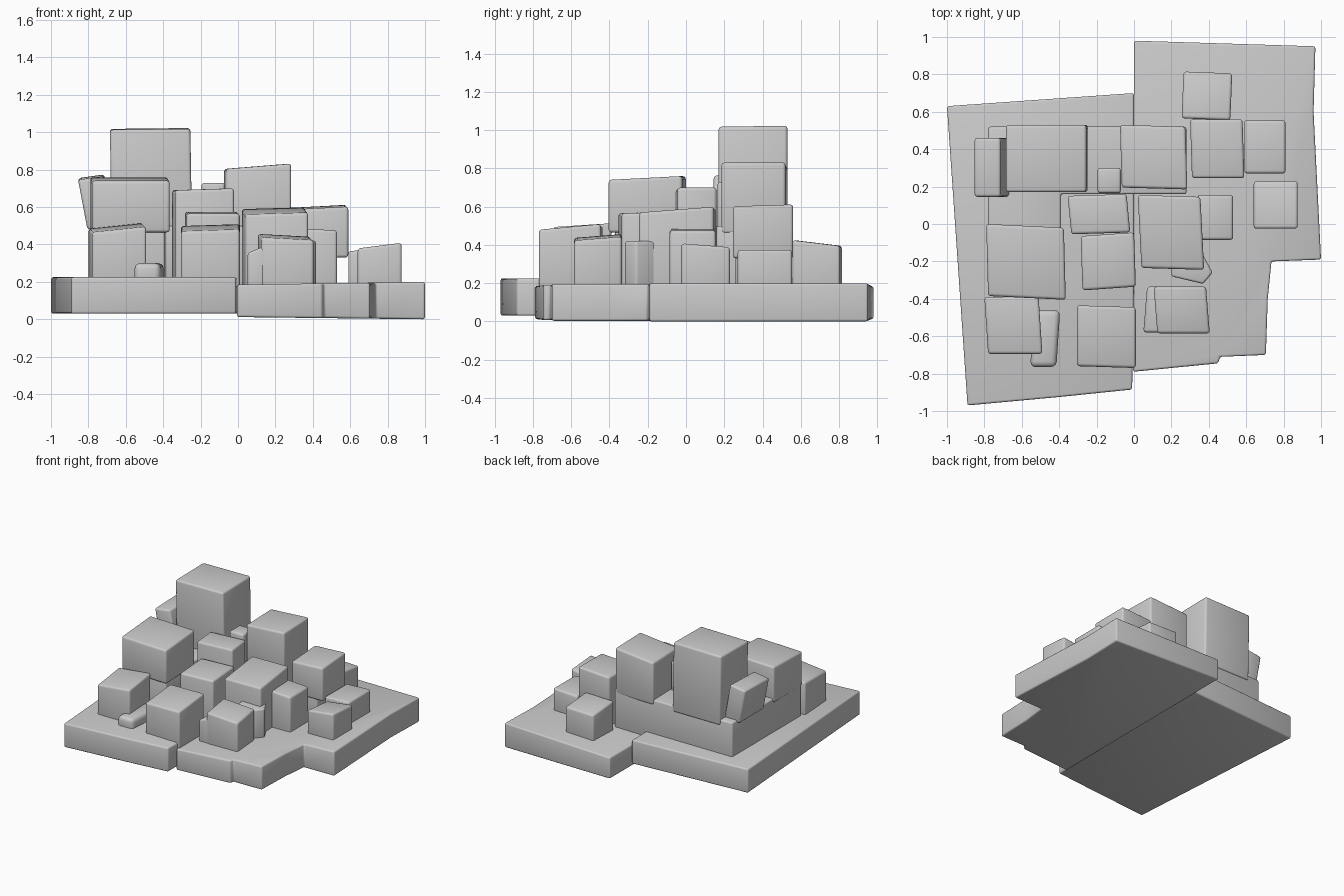
import bpy, bmesh

if "Cube" in bpy.data.objects:
    bpy.data.objects.remove(bpy.data.objects["Cube"])


def finish(name, bm, bevel):
    """Turn a bmesh into an object with softened edges."""
    bmesh.ops.recalc_face_normals(bm, faces=bm.faces[:])
    mesh = bpy.data.meshes.new(name)
    bm.to_mesh(mesh)
    bm.free()
    ob = bpy.data.objects.new(name, mesh)
    bpy.context.collection.objects.link(ob)
    mod = ob.modifiers.new("soft_edges", 'BEVEL')
    mod.width, mod.segments = bevel, 3
    bpy.ops.object.select_all(action='DESELECT')
    ob.select_set(True)
    bpy.context.view_layer.objects.active = ob
    bpy.ops.object.modifier_apply(modifier=mod.name)
    bpy.ops.object.shade_smooth_by_angle(angle=0.6)
    return ob


def prism(name, outline, bottom, top, bevel=0.012):
    """Extruded outline; bottom and top are height functions of x, y."""
    bm = bmesh.new()
    lo = [bm.verts.new((x, y, bottom(x, y))) for x, y in outline]
    hi = [bm.verts.new((x, y, top(x, y))) for x, y in outline]
    bm.faces.new(lo)
    bm.faces.new(hi)
    n = len(lo)
    for i in range(n):
        j = (i + 1) % n
        bm.faces.new((lo[i], lo[j], hi[j], hi[i]))
    return finish(name, bm, bevel)


def block(name, x, y, z, tilt=(0, 0), lean=0, skew=(0, 0), bevel=0.016):
    """Box from ranges; tilt = top rise along x, y; lean = top shift in x;
    skew = plan shear of x over y and of y over x."""
    bm = bmesh.new()
    bmesh.ops.create_cube(bm, size=1)
    for v in bm.verts:
        a, b, c = v.co
        v.co.x = sum(x) / 2 + a * (x[1] - x[0]) + b * skew[0] + c * lean
        v.co.y = sum(y) / 2 + b * (y[1] - y[0]) + a * skew[1]
        v.co.z = z[0] if c < 0 else z[1] + a * tilt[0] + b * tilt[1]
    return finish(name, bm, bevel)


# Two ground slabs
prism("left_ground_slab",
      [(-1, .63), (-.89, -.97), (-.4, -.925), (-.01, -.885), (0, -.3), (0, .70)],
      lambda x, y: .03, lambda x, y: .225)
prism("right_ground_slab",
      [(0, .98), (-.005, -.79), (.45, -.745), (.46, -.71), (.705, -.70),
       (.715, -.40), (.735, -.20), (1, -.19), (.96, .60), (.97, .95)],
      lambda x, y: .012 - .012 * max(x, 0),
      lambda x, y: .185 + .015 * x)

# Raised terrace: long rear part and left front wing
prism("terrace",
      [(-.78, .52), (-.78, -.37), (-.39, -.37), (-.39, .16), (.28, .16), (.28, .52)],
      lambda x, y: .17, lambda x, y: .50)

# Blocks standing on the terrace
block("tall_tower", (-.68, -.25), (.17, .53), (.455, 1.018), (.005, .005), lean=-.01)
block("rear_left_block", (-.83, -.69), (.145, .46), (.48, .76), (.02, .01), lean=-.05)
block("rear_right_block", (-.07, .28), (.19, .525), (.46, .818), (.028, 0), skew=(-.01, -.01))
block("small_rear_block", (-.195, -.07), (.165, .30), (.46, .73))
block("left_upper_block", (-.785, -.37), (-.395, -.01), (.465, .75), (0, .02), skew=(-.01, -.02))

# Middle row
block("middle_back_block", (-.345, -.03), (-.05, .155), (.17, .695), (.01, 0), skew=(-.02, .01))
block("middle_front_block", (-.28, .005), (-.345, -.055), (.17, .57), (0, .01), skew=(-.01, .02))
block("centre_block", (.03, .365), (-.24, .15), (.15, .58), (.01, .03), skew=(-.02, -.01))
block("centre_side_block", (.34, .53), (-.085, .155), (.15, .48), (-.01, 0))
prism("tilted_slab", [(.2, -.28), (.37, -.32), (.42, -.26), (.36, -.15), (.2, -.15)],
      lambda x, y: .17, lambda x, y: .42)

# Right side group
block("right_back_block", (.305, .585), (.245, .56), (.33, .60), (.015, .01), skew=(-.01, 0))
block("right_back_support", (.31, .53), (.26, .55), (.15, .40))
block("right_low_block", (.59, .81), (.27, .555), (.15, .37), (.01, 0))
block("far_back_block", (.26, .52), (.56, .81), (.15, .41), (0, -.03), skew=(.01, -.01))
block("far_right_block", (.64, .875), (-.025, .23), (.15, .385), (.03, -.02))

# Front row
block("front_left_block", (-.79, -.50), (-.695, -.39), (.18, .49), (.03, .02), skew=(-.02, 0))
block("low_step", (-.545, -.405), (-.765, -.46), (.18, .30), skew=(.02, 0), bevel=.03)
block("front_middle_block", (-.305, .01), (-.765, -.44), (.17, .49), (.01, .03), skew=(0, -.01))
block("front_right_block", (.115, .395), (-.585, -.335), (.14, .44), (-.015, .02), skew=(-.02, 0))
block("front_right_shoulder", (.06, .16), (-.58, -.335), (.14, .375), (.04, 0), skew=(.02, 0))
